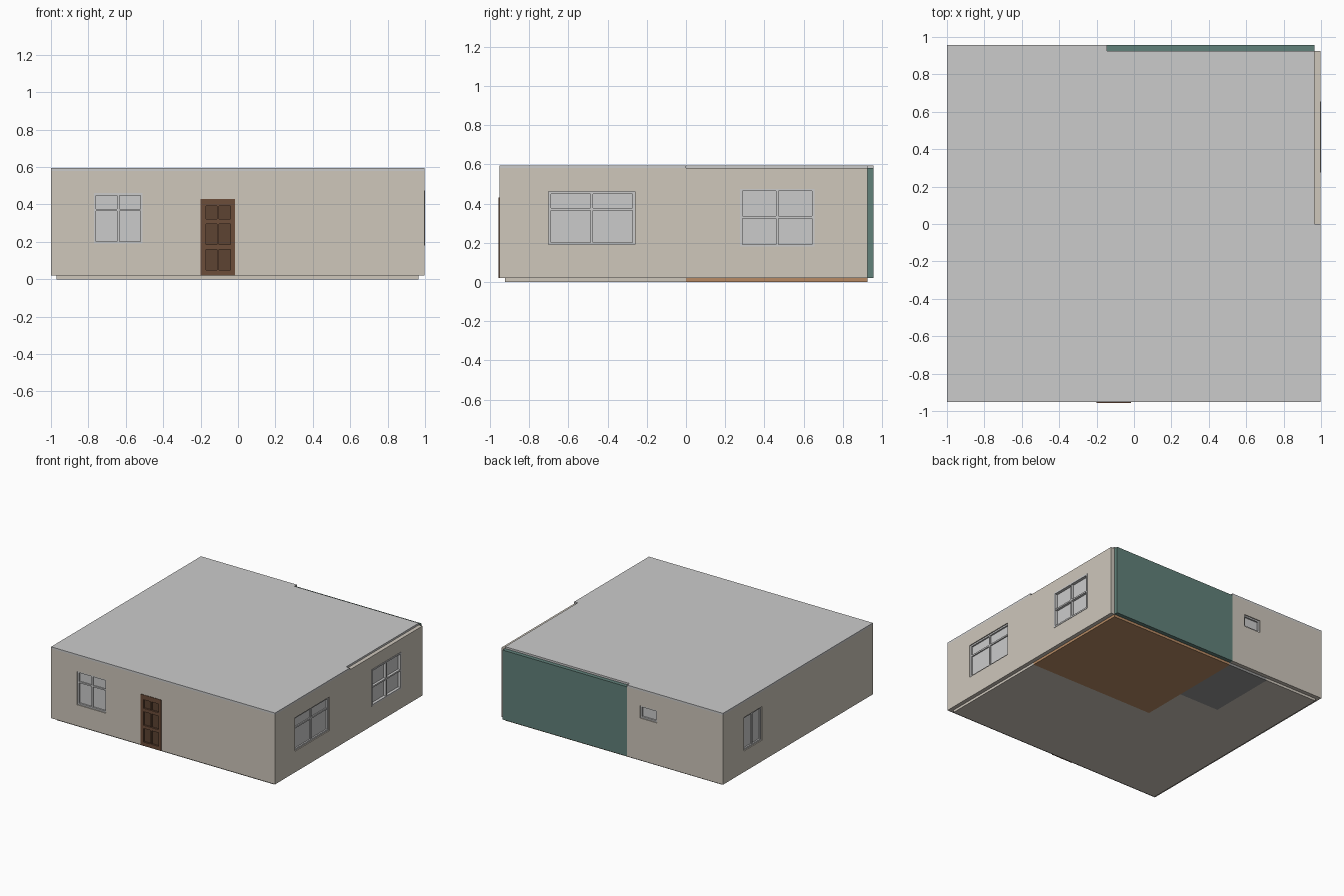
import bpy, bmesh
from mathutils import Vector

if "Cube" in bpy.data.objects:
    bpy.data.objects.remove(bpy.data.objects["Cube"])

XL, XR, YF, YB = -1.0, 0.997, -0.952, 0.957      # outer faces
IL, IR, JF, JB = -0.97, 0.965, -0.922, 0.925     # inner faces
Z0, Z1, ZR = 0.02, 0.58, 0.595                   # floor top, wall top, roof top


def material(name, rgb):
    m = bpy.data.materials.new(name)
    m.diffuse_color = (*rgb, 1)
    m.use_nodes = True
    m.node_tree.nodes["Principled BSDF"].inputs["Base Color"].default_value = m.diffuse_color
    return m


BEIGE = material("beige plaster", (0.62, 0.57, 0.50))
TEAL = material("teal paint", (0.12, 0.22, 0.195))
WOOD = material("dark wood", (0.15, 0.075, 0.042))
PANEL = material("door panel", (0.11, 0.056, 0.032))
PARQUET = material("parquet", (0.48, 0.26, 0.13))
TILE = material("grey tile", (0.3, 0.3, 0.3))


def finish(bm, name, mat):
    bmesh.ops.recalc_face_normals(bm, faces=bm.faces)
    me = bpy.data.meshes.new(name)
    bm.to_mesh(me)
    bm.free()
    ob = bpy.data.objects.new(name, me)
    bpy.context.collection.objects.link(ob)
    if mat:
        me.materials.append(mat)
    return ob


def boxes(name, spans, mat=None):
    """One object made of boxes, each given by two opposite corners."""
    bm = bmesh.new()
    for a, b in spans:
        a, b = Vector(a), Vector(b)
        vs = bmesh.ops.create_cube(bm, size=1)["verts"]
        for v in vs:
            v.co = Vector(((a[i] + b[i]) / 2 + v.co[i] * abs(b[i] - a[i]) for i in range(3)))
    return finish(bm, name, mat)


def slab(name, outline, z0, z1, mat=None):
    bm = bmesh.new()
    face = bm.faces.new([bm.verts.new((x, y, z0)) for x, y in outline])
    ext = bmesh.ops.extrude_face_region(bm, geom=[face], use_keep_orig=True)["geom"]
    for v in (g for g in ext if isinstance(g, bmesh.types.BMVert)):
        v.co.z = z1
    return finish(bm, name, mat)


def on_wall(side, a, d, z):
    """Point at position a along a wall, d outward from its outer face."""
    return {"front": (a, YF - d, z), "back": (a, YB + d, z),
            "left": (XL - d, a, z), "right": (XR + d, a, z)}[side]


def wall_boxes(name, side, spans, mat=None):
    """Spans are (a0, a1, z0, z1, d0, d1)."""
    return boxes(name, [(on_wall(side, s[0], s[4], s[2]), on_wall(side, s[1], s[5], s[3]))
                        for s in spans], mat)


def cut(wall, side, a0, a1, z0, z1):
    cutter = wall_boxes("opening_cutter", side, [(a0, a1, z0, z1, -0.1, 0.1)])
    cutter.hide_render = True
    mod = wall.modifiers.new("opening", "BOOLEAN")
    mod.operation, mod.solver, mod.object = "DIFFERENCE", "EXACT", cutter
    bpy.context.view_layer.objects.active = wall
    bpy.ops.object.modifier_apply(modifier=mod.name)
    bpy.data.objects.remove(cutter)


def window(name, wall, side, a0, a1, z0, z1, rail=None, mullion=True, out=-0.008, w=0.012):
    cut(wall, side, a0, a1, z0, z1)
    d0, d1 = -0.028, out
    bars = [(a0, a0 + w, z0, z1, d0, d1), (a1 - w, a1, z0, z1, d0, d1),
            (a0 + w, a1 - w, z0, z0 + w, d0, d1), (a0 + w, a1 - w, z1 - w, z1, d0, d1)]
    if mullion:
        m = (a0 + a1) / 2
        bars.append((m - w / 2, m + w / 2, z0 + w, z1 - w, d0, d1 - 0.002))
    if rail:
        bars.append((a0 + w, a1 - w, rail - w / 2, rail + w / 2, d0, d1 - 0.003))
    wall_boxes(name + "_frame", side, bars)
    wall_boxes(name + "_glass", side, [(a0 + w, a1 - w, z0 + w, z1 - w, -0.024, -0.02)])


# Outer walls
front = boxes("front_wall", [((XL, YF, Z0), (XR, JF, Z1))], BEIGE)
left = boxes("left_wall", [((XL, JF, Z0), (IL, JB, Z1))], BEIGE)
right = boxes("right_wall", [((IR, JF, Z0), (XR, JB, Z1))], BEIGE)
back = boxes("back_wall", [((XL, JB, Z0), (-0.145, YB, Z1))], BEIGE)
boxes("back_teal_wall", [((-0.145, JB, Z0), (IR, YB, Z1))], TEAL)

# Room partitions
boxes("inner_walls", [((-0.16, 0, Z0), (-0.13, JB, Z1)), ((-0.13, 0, Z0), (IR, 0.03, Z1)),
                      ((-0.51, 0.36, Z0), (-0.48, JB, Z1)),
                      ((-0.48, 0.36, Z0), (-0.16, 0.39, Z1))], BEIGE)

# Floors, one per room
slab("main_floor", [(IL, JF), (IR, JF), (IR, 0), (-0.145, 0), (-0.145, 0.36),
                    (-0.5, 0.36), (-0.5, JB), (IL, JB)], 0, Z0, BEIGE)
slab("bedroom_floor", [(-0.145, 0), (IR, 0), (IR, JB), (-0.145, JB)], 0, Z0, PARQUET)
slab("bathroom_floor", [(-0.5, 0.36), (-0.145, 0.36), (-0.145, JB), (-0.5, JB)], 0, Z0, TILE)

# Flat roof, set back above the bedroom walls
slab("roof", [(XL, YF), (XR, YF), (XR, 0), (IR, 0), (IR, JB), (-0.145, JB),
              (-0.145, YB), (XL, YB)], Z1, ZR)

# Windows
window("front_window", front, "front", -0.77, -0.51, 0.19, 0.46, rail=0.37)
window("right_front_window", right, "right", -0.70, -0.26, 0.19, 0.46, rail=0.37)
window("right_back_window", right, "right", 0.275, 0.655, 0.18, 0.475, rail=0.33, out=0.003)
window("left_window", left, "left", 0.46, 0.69, 0.19, 0.46)
window("bathroom_window", back, "back", -0.41, -0.26, 0.36, 0.46, mullion=False)

# Front door: frame and rails around six recessed panels
cut(front, "front", -0.2, -0.015, 0.01, 0.43)
xs = [(-0.2, -0.172), (-0.112, -0.102), (-0.039, -0.015)]
zs = [(Z0, 0.05), (0.16, 0.185), (0.295, 0.322), (0.392, 0.43)]
bars = [(a, b, Z0, 0.43, -0.03, 0.005) for a, b in xs]
for (a, b), (c, d) in zip(xs, xs[1:]):
    bars += [(b, c, z0, z1, -0.03, 0.004) for z0, z1 in zs]
wall_boxes("door_frame", "front", bars, WOOD)
wall_boxes("door_panels", "front",
           [(b, c, z0, z1, -0.025, -0.01) for (a, b), (c, d) in zip(xs, xs[1:])
            for (_, z0), (z1, _) in zip(zs, zs[1:])], PANEL)
